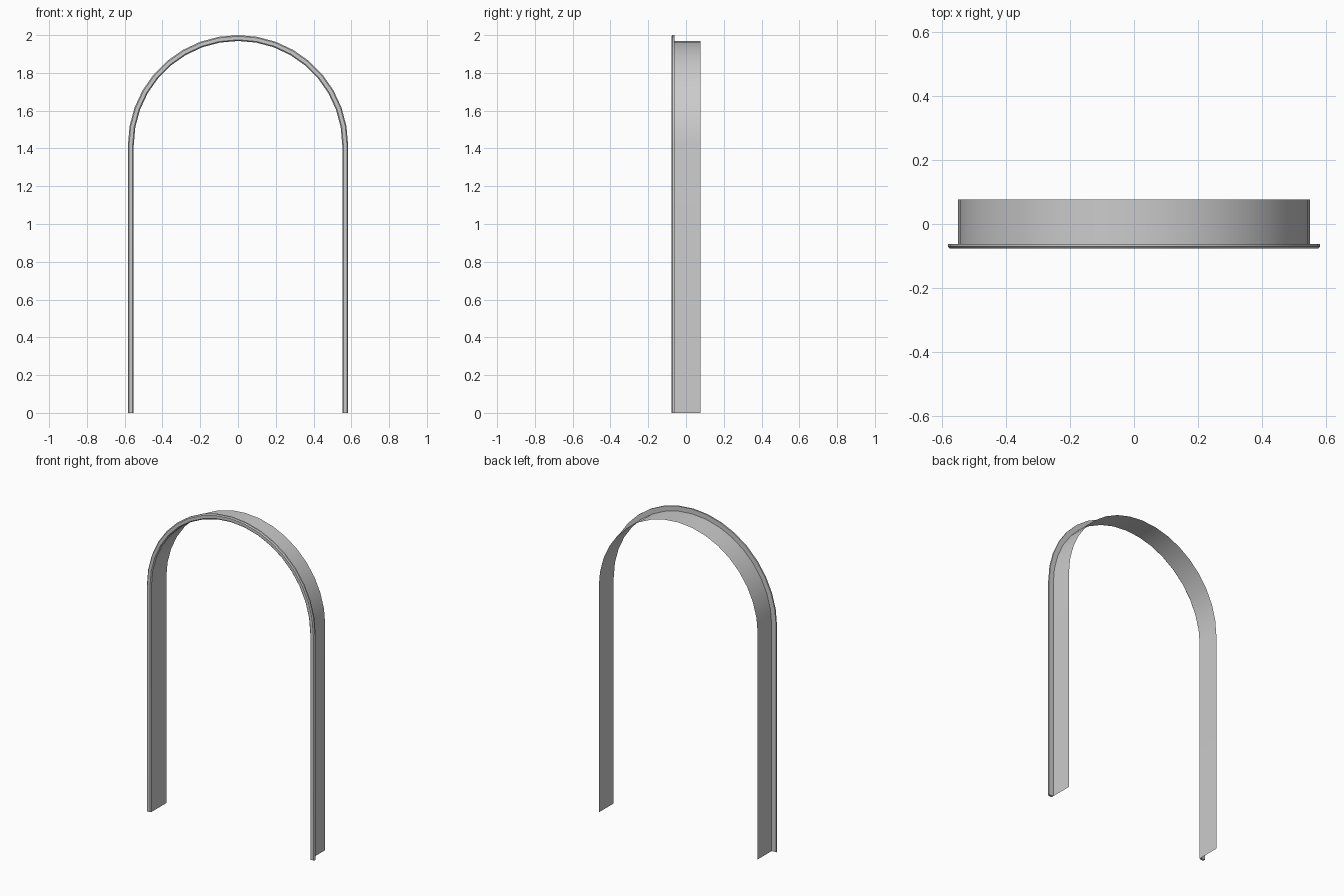
import bpy, math

cube = bpy.data.objects.get("Cube")
if cube:
    bpy.data.objects.remove(cube, do_unlink=True)

RADIUS = 0.583          # outer radius of the arch
SPRING = 2 - RADIUS     # height where the curve begins
STEPS = 18

grey = bpy.data.materials.new("plain grey")
grey.use_nodes = True
colour = (0.6, 0.6, 0.6, 1)
grey.diffuse_color = colour
grey.node_tree.nodes["Principled BSDF"].inputs["Base Color"].default_value = colour


def sweep_arch(name, profile, closed):
    """Sweep a (radius, y) profile up one leg, round the arch and down the other."""
    stations = [(0, 0)]
    stations += [(math.pi * i / STEPS, SPRING) for i in range(STEPS + 1)]
    stations += [(math.pi, 0)]
    n = len(profile)
    verts = [(r * math.cos(a), y, base + r * math.sin(a))
             for a, base in stations for r, y in profile]
    faces = []
    for s in range(len(stations) - 1):
        for k in range(n if closed else n - 1):
            a, b = s * n + k, s * n + (k + 1) % n
            faces.append((a, b, b + n, a + n))
    if closed:
        last = (len(stations) - 1) * n
        faces.append(tuple(reversed(range(n))))
        faces.append(tuple(range(last, last + n)))
    mesh = bpy.data.meshes.new(name)
    mesh.from_pydata(verts, [], faces)
    mesh.materials.append(grey)
    obj = bpy.data.objects.new(name, mesh)
    bpy.context.collection.objects.link(obj)
    bpy.ops.object.select_all(action='DESELECT')
    obj.select_set(True)
    bpy.context.view_layer.objects.active = obj
    bpy.ops.object.shade_smooth_by_angle(angle=math.radians(35))


# Thin lining of the opening
INNER = 0.552
sweep_arch("arch_lining", [(INNER, 0.077), (INNER, -0.062)], False)

# Raised front trim with chamfered front edges
sweep_arch("front_trim", [(INNER, -0.062), (INNER, -0.071), (INNER + 0.006, -0.077),
                          (RADIUS - 0.006, -0.077), (RADIUS, -0.071),
                          (RADIUS, -0.062)], True)
